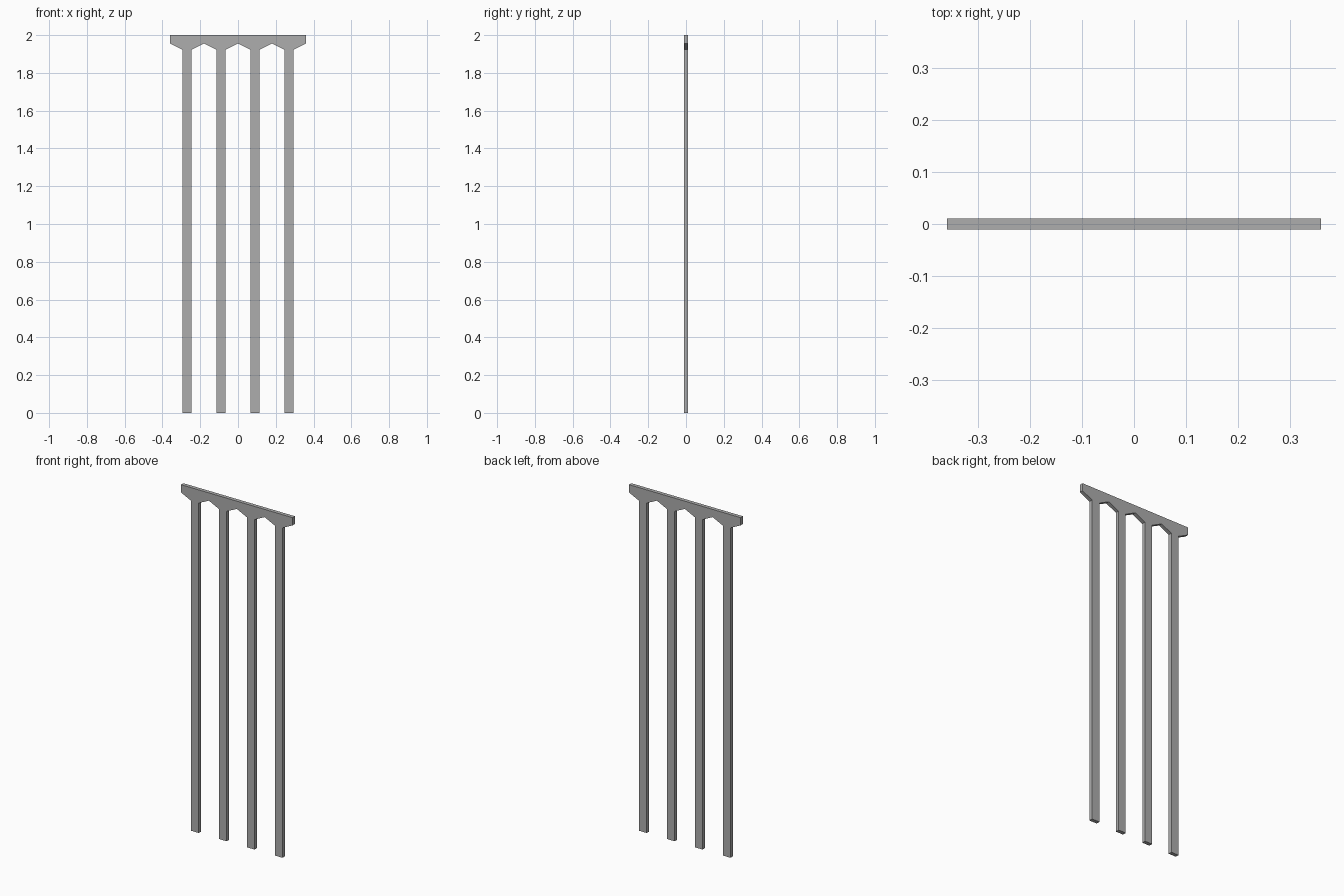
import bpy
import bmesh

old = bpy.data.objects.get("Cube")
if old:
    bpy.data.objects.remove(old, do_unlink=True)

HALF_DEPTH = 0.011
SPACING = 0.18
POST_HALF = 0.0245
TOP, ARCH, SPRING = 2.0, 1.955, 1.923
POST_X = [(i - 1.5) * SPACING for i in range(4)]

stone = bpy.data.materials.new("plain_grey")
stone.use_nodes = True
colour = (0.42, 0.42, 0.42, 1)
stone.diffuse_color = colour
stone.node_tree.nodes["Principled BSDF"].inputs["Base Color"].default_value = colour


def extruded_profile(name, outline):
    """Extrude an x-z outline through the depth of the frame."""
    bm = bmesh.new()
    face = bm.faces.new([bm.verts.new((x, -HALF_DEPTH, z)) for x, z in outline])
    result = bmesh.ops.extrude_face_region(bm, geom=[face])
    moved = [v for v in result["geom"] if isinstance(v, bmesh.types.BMVert)]
    bmesh.ops.translate(bm, verts=moved, vec=(0, 2 * HALF_DEPTH, 0))
    bmesh.ops.recalc_face_normals(bm, faces=bm.faces)
    mesh = bpy.data.meshes.new(name)
    bm.to_mesh(mesh)
    bm.free()
    mesh.materials.append(stone)
    obj = bpy.data.objects.new(name, mesh)
    bpy.context.collection.objects.link(obj)
    return obj


# Top beam, posts and peaked arches as one continuous outline
left = POST_X[0] - SPACING / 2
outline = [(-left, TOP), (left, TOP), (left, ARCH)]
for x in POST_X:
    outline += [(x - POST_HALF, SPRING), (x - POST_HALF, 0),
                (x + POST_HALF, 0), (x + POST_HALF, SPRING),
                (x + SPACING / 2, ARCH)]
extruded_profile("four_post_frame", outline)
